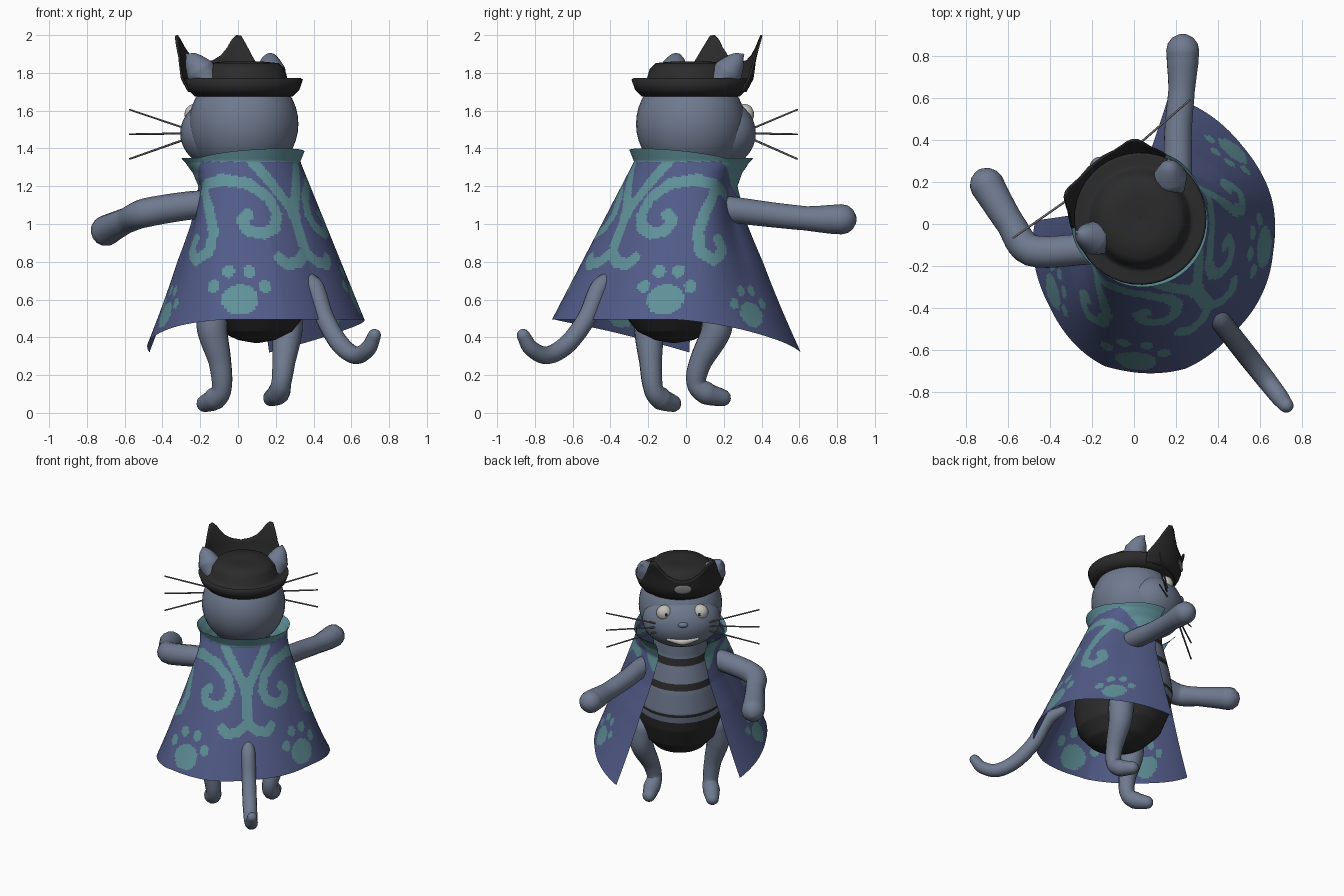
import bpy, bmesh, math
from math import sin, cos, pi, radians
from mathutils import Vector, Matrix

cube = bpy.data.objects.get("Cube")
if cube:
    bpy.data.objects.remove(cube)

# The figure is built facing -y, then every part is turned by this placement
PLACE = Matrix.Translation((0.03, 0.025, 0)) @ Matrix.Rotation(radians(218), 4, 'Z')


def material(name, r, g, b):
    m = bpy.data.materials.new(name)
    m.use_nodes = True
    m.diffuse_color = (r, g, b, 1)
    bsdf = next(n for n in m.node_tree.nodes if n.type == 'BSDF_PRINCIPLED')
    bsdf.inputs["Base Color"].default_value = (r, g, b, 1)
    bsdf.inputs["Roughness"].default_value = 0.8
    return m


FUR = material("grey blue fur", 0.16, 0.195, 0.275)
BLACK = material("soft black", 0.024, 0.024, 0.024)
CLOTH = material("indigo cloth", 0.083, 0.104, 0.245)
TEAL = material("teal pattern", 0.115, 0.28, 0.315)
WHITE = material("off white", 0.55, 0.53, 0.49)
WHISKER = material("whisker grey", 0.15, 0.15, 0.15)
BADGE = material("badge grey", 0.2, 0.2, 0.2)


def finish(name, bm, mats, rule=None):
    bmesh.ops.recalc_face_normals(bm, faces=bm.faces)
    for f in bm.faces:
        f.smooth = True
        if rule:
            f.material_index = rule(f.calc_center_median())
    me = bpy.data.meshes.new(name)
    bm.to_mesh(me)
    bm.free()
    for m in mats:
        me.materials.append(m)
    ob = bpy.data.objects.new(name, me)
    ob.matrix_world = PLACE
    bpy.context.collection.objects.link(ob)
    return ob


def skin(bm, rows, closed):
    """Join rows of points with quads."""
    vs = [[bm.verts.new(p) for p in row] for row in rows]
    n = len(vs[0])
    for a, b in zip(vs, vs[1:]):
        for i in range(n if closed else n - 1):
            j = (i + 1) % n
            bm.faces.new((a[i], a[j], b[j], b[i]))
    return vs


def interp(table, x):
    """Linear lookup in a short sorted table of pairs."""
    for (x0, y0), (x1, y1) in zip(table, table[1:]):
        if x <= x1:
            return y0 + (y1 - y0) * max(0, (x - x0) / (x1 - x0))
    return table[-1][1]


def tube(name, pts, radii, mat, sides=14, steps=6):
    """Smooth round-ended limb through the points."""
    P = [Vector(p) for p in pts]
    E = [2 * P[0] - P[1]] + P + [2 * P[-1] - P[-2]]
    path = []
    for i in range(len(P) - 1):
        a, b, c, d = E[i:i + 4]
        for k in range(steps + (i == len(P) - 2)):
            t = k / steps
            p = 0.5 * (2 * b + (c - a) * t + (2 * a - 5 * b + 4 * c - d) * t * t
                       + (3 * b - a - 3 * c + d) * t ** 3)
            path.append((p, radii[i] + (radii[i + 1] - radii[i]) * t))
    t0, t1 = (path[1][0] - path[0][0]).normalized(), (path[-1][0] - path[-2][0]).normalized()
    arc = [radians(d) for d in (25, 50, 75, 88)]
    (pa, ra), (pb, rb) = path[0], path[-1]
    path = ([(pa - t0 * ra * sin(d), ra * cos(d)) for d in reversed(arc)] + path
            + [(pb + t1 * rb * sin(d), rb * cos(d)) for d in arc])
    old = t0
    side = t0.orthogonal().normalized()
    rows = []
    for i, (p, r) in enumerate(path):
        t = (path[min(i + 1, len(path) - 1)][0] - path[max(i - 1, 0)][0]).normalized()
        side = old.rotation_difference(t) @ side
        old = t
        up = t.cross(side)
        rows.append([p + r * (side * cos(2 * pi * k / sides) + up * sin(2 * pi * k / sides))
                     for k in range(sides)])
    bm = bmesh.new()
    vs = skin(bm, rows, True)
    bm.faces.new(vs[0])
    bm.faces.new(vs[-1])
    return finish(name, bm, [mat])


def ball(name, centre, size, mat, segs=28):
    bm = bmesh.new()
    bmesh.ops.create_uvsphere(bm, u_segments=segs, v_segments=segs // 2, radius=1,
                              matrix=Matrix.Translation(centre) @ Matrix.Diagonal((*size, 1)))
    return finish(name, bm, [mat])


def lathe(name, profile, mats, rule=None, shift=lambda z: 0, depth=1, sides=40):
    rows = [[(r * cos(2 * pi * k / sides), shift(z) + depth * r * sin(2 * pi * k / sides), z)
             for k in range(sides)] for r, z in profile]
    bm = bmesh.new()
    skin(bm, rows, True)
    return finish(name, bm, mats, rule)


# Striped barrel body with black lower half
shape = [(0.37, 0.01), (0.385, 0.09), (0.43, 0.18), (0.52, 0.255), (0.66, 0.29), (0.8, 0.295),
         (0.95, 0.265), (1.1, 0.22), (1.2, 0.19), (1.42, 0.17)]


def body_rule(c):
    bands = ((0.77, 0.8), (0.965, 1.02), (1.14, 1.19))
    return int(c.z < 0.735 or any(a < c.z < b for a, b in bands))


zs = [0.37 + 1.05 * (k / 100) ** 1.3 for k in range(101)]
lathe("body", [(interp(shape, z), z) for z in zs], [FUR, BLACK], body_rule,
      lambda z: 0.115 * (1.35 - z), 1.15)

# Head and face
ball("head", (0, 0, 1.53), (0.29, 0.29, 0.29), FUR, 40)
ball("muzzle", (0, -0.14, 1.48), (0.272, 0.21, 0.2), FUR, 36)
ball("nose", (0, -0.338, 1.52), (0.036, 0.022, 0.02), FUR, 16)
tube("mouth", [(-0.1, -0.314, 1.4), (0, -0.328, 1.385), (0.1, -0.314, 1.4)],
     [0.013, 0.024, 0.013], WHITE)
for s, side in ((1, "left"), (-1, "right")):
    ball(side + "_eye", (s * 0.125, -0.262, 1.58), (0.056, 0.05, 0.056), WHITE, 20)
    ball(side + "_pupil", (s * 0.115, -0.311, 1.585), (0.01, 0.004, 0.012), BLACK, 12)
    tube(side + "_ear", [(s * 0.19, 0, 1.67), (s * 0.21, -0.03, 1.74), (s * 0.235, -0.07, 1.81),
                         (s * 0.262, -0.11, 1.87), (s * 0.275, -0.135, 1.895)],
         [0.025, 0.066, 0.081, 0.045, 0.008], FUR)
    for i, (z0, z1) in enumerate(((1.5, 1.605), (1.48, 1.475), (1.455, 1.345))):
        tube(f"{side}_whisker_{i + 1}", [(s * 0.15, -0.28, z0), (s * 0.53, -0.3, z1)],
             [0.006, 0.005], WHISKER, 6, 1)

# Hat with a rolled brim and a two-peaked upturned front
lathe("hat", [(0.2, 1.69), (0.26, 1.675), (0.295, 1.71), (0.314, 1.765), (0.302, 1.772),
              (0.255, 1.745), (0.232, 1.77), (0.218, 1.82), (0.185, 1.852), (0.1, 1.86),
              (0.001, 1.85)], [BLACK])
crest = [(0, 1.855), (10, 1.868), (18, 1.895), (24, 1.935), (28, 1.975), (32, 2.0), (36, 1.995),
         (41, 1.94), (46, 1.885), (52, 1.83), (60, 1.765)]


def crest_point(a, v):
    z = 1.7 + (interp(crest, abs(a)) - 1.7) * v
    r = interp([(1.7, 0.29), (1.77, 0.328), (1.88, 0.342), (2.0, 0.376)], z)
    return (r * sin(radians(a)), -r * cos(radians(a)), z)


bm = bmesh.new()
skin(bm, [[crest_point(a, v / 8) for a in range(-60, 61, 2)] for v in range(9)], False)
front = finish("hat_front", bm, [BLACK])
thickness = front.modifiers.new("thickness", 'SOLIDIFY')
thickness.thickness, thickness.offset = 0.01, 0
ball("hat_badge", (0, -0.338, 1.79), (0.064, 0.008, 0.036), BADGE, 16)

# Limbs and tail
tube("left_arm", [(0.18, 0.03, 1.1), (0.3, -0.05, 1.1), (0.5, -0.2, 1.06), (0.5, -0.36, 1.02),
                  (0.485, -0.5, 0.985), (0.475, -0.575, 0.965)],
     [0.07, 0.075, 0.077, 0.068, 0.076, 0.082], FUR)
tube("right_arm", [(-0.16, 0.03, 1.08), (-0.27, -0.06, 1.075), (-0.4, -0.22, 1.05),
                   (-0.53, -0.36, 1.03), (-0.61, -0.455, 1.025), (-0.65, -0.505, 1.025)],
     [0.07, 0.07, 0.066, 0.064, 0.076, 0.08], FUR)
tube("left_leg", [(0.25, 0.06, 0.58), (0.265, 0.07, 0.44), (0.23, 0.09, 0.27), (0.213, 0.085, 0.13),
                  (0.217, 0.03, 0.075), (0.22, -0.05, 0.05)],
     [0.09, 0.082, 0.06, 0.052, 0.06, 0.046], FUR)
tube("right_leg", [(-0.25, 0.03, 0.58), (-0.265, 0.035, 0.44), (-0.2, 0.09, 0.27),
                   (-0.175, 0.1, 0.16), (-0.195, 0.05, 0.105), (-0.22, -0.04, 0.08)],
     [0.09, 0.082, 0.06, 0.052, 0.06, 0.046], FUR)
tube("tail", [(0, 0.5, 0.73), (0, 0.61, 0.665), (0, 0.7, 0.5), (0, 0.828, 0.365), (0, 0.962, 0.305),
              (0, 1.07, 0.34), (0, 1.125, 0.41)],
     [0.03, 0.05, 0.05, 0.05, 0.047, 0.043, 0.035], FUR)

# Cape: flared cone open at the front, angle measured from the middle of the back
EDGE = [(0.3, 138), (0.8, 139), (1.0, 140), (1.2, 142), (1.4, 146)]
FLARE = [(-138, 0.055), (-100, 0.02), (-45, -0.01), (0, 0.01), (25, 0.065), (60, 0.08),
         (95, 0.02), (138, -0.03)]
PINCH = [(0.33, 1), (0.8, 0.86), (1.0, 0.77), (1.2, 0.74), (1.27, 0.86), (1.34, 1.07), (1.4, 1.08)]


def cape_radius(a, z):
    r = 0.3 + (1.33 - z) * 0.326 if z < 1.33 else 0.3 + (z - 1.33) * 0.4
    front = max(0, min(1, (abs(a) - 65) / 45))
    front *= front * (3 - 2 * front)
    return (r * (1 + (interp(PINCH, z) - 1) * front)
            + interp(FLARE, a) * max(0, 1.33 - z) / 0.85)


def cape_point(u, v):
    hem = 0.495 - 0.175 * (max(0, 138 * abs(u) - 50) / 88) ** 1.5
    z = hem + (1.4 - 0.05 * min(1, (u / 0.6) ** 2) - hem) * v
    a = interp(EDGE, z) * u
    r = cape_radius(a, z)
    return (r * sin(radians(a)), 0.14 * max(0, 1.33 - z) + r * cos(radians(a)), z)


# Painted swirls as (angle, height) paths, mirrored on both halves
SWIRLS = [
    [(30, 1.34), (16, 1.23), (3, 1.1), (0, 1.0), (0, 0.85), (8, 0.8), (16, 0.785), (21, 0.82)],
    [(95, 1.16), (80, 1.2), (60, 1.235), (36, 1.215), (20, 1.14), (16, 1.05), (20, 0.98),
     (29, 0.95), (39, 0.965), (43, 1.02), (38, 1.05)],
    [(80, 1.2), (69, 1.08), (63, 0.96), (65, 0.85), (75, 0.81), (83, 0.86), (79, 0.92)],
]
# Paw prints: pad and toes as (angle, height, half width, half height)
PAWS = []
for a, z, k in ((46, 0.6, 1), (100, 0.52, 0.85)):
    PAWS.append((a, z, 0.1 * k, 0.08 * k))
    for da, dz in ((-14, 0.07), (-6, 0.15), (6, 0.15), (14, 0.07)):
        PAWS.append((a + da * k, z + dz * k, 0.034 * k, 0.034 * k))


def seg_distance(px, pz, a, b, r):
    ax, bx = radians(a[0]) * r, radians(b[0]) * r
    dx, dz = bx - ax, b[1] - a[1]
    t = max(0, min(1, ((px - ax) * dx + (pz - a[1]) * dz) / (dx * dx + dz * dz)))
    return math.hypot(px - ax - t * dx, pz - a[1] - t * dz)


def cape_rule(c):
    signed = math.degrees(math.atan2(c.x, c.y - 0.14 * max(0, 1.33 - c.z)))
    a, z, r = abs(signed), c.z, cape_radius(signed, c.z)
    if z > 1.33 - max(0, a - 85) * 0.0045 and z > 1.1:
        return 1
    x = radians(a) * r
    for pa, pz, w, h in PAWS:
        if ((x - radians(pa) * r) / w) ** 2 + ((z - pz) / h) ** 2 < 1:
            return 1
    for path in SWIRLS:
        for p, q in zip(path, path[1:]):
            if seg_distance(x, z, p, q, r) < 0.031:
                return 1
    return 0


bm = bmesh.new()
skin(bm, [[cape_point(-1 + u / 90, v / 90) for u in range(181)] for v in range(91)], False)
finish("cape", bm, [CLOTH, TEAL], cape_rule)
